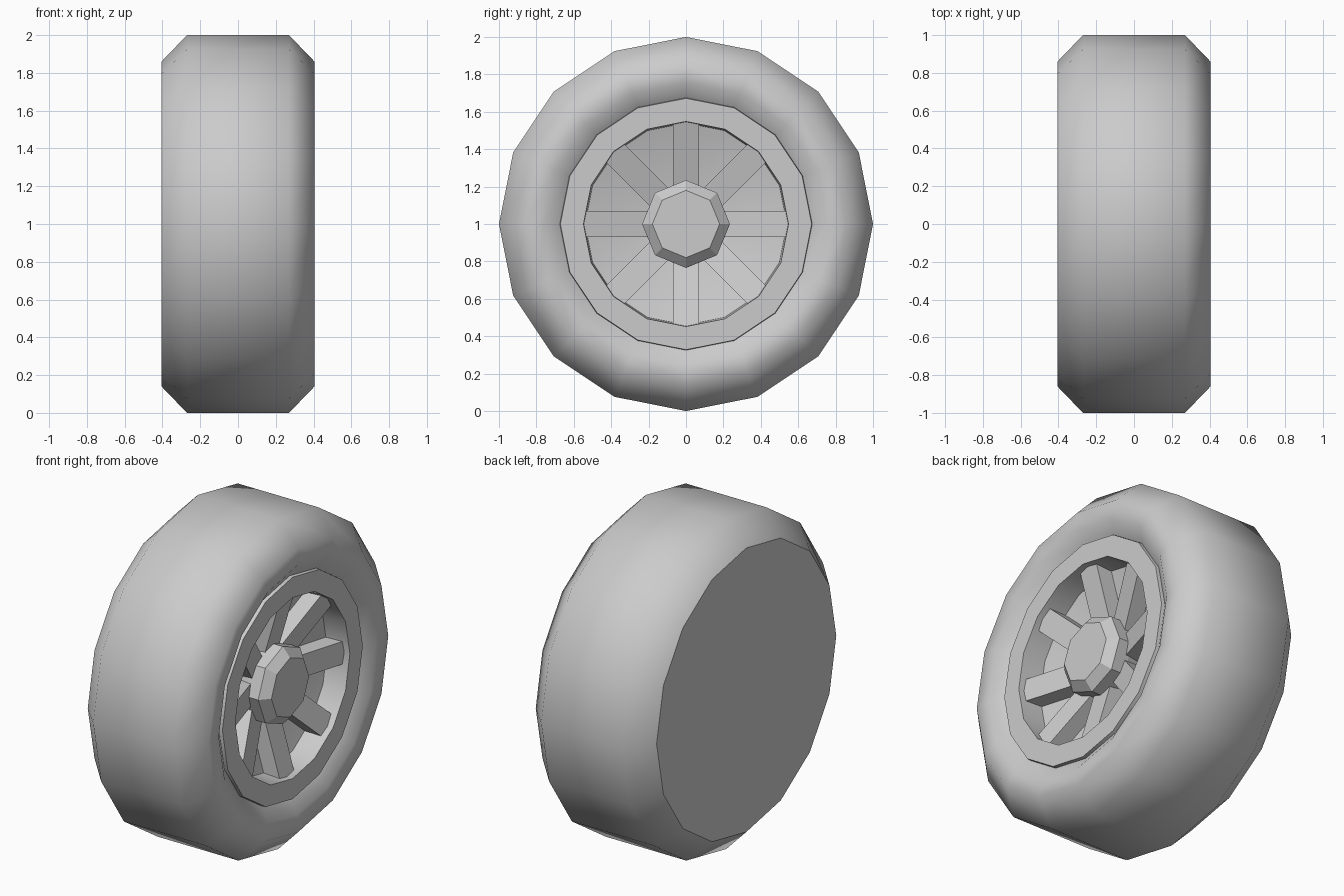
import bpy, bmesh, math
from mathutils import Matrix

if "Cube" in bpy.data.objects:
    bpy.data.objects.remove(bpy.data.objects["Cube"])

CENTRE = 1.0  # axle height


def finish(name, bm, smooth_angle=None):
    mesh = bpy.data.meshes.new(name)
    bm.to_mesh(mesh)
    bm.free()
    ob = bpy.data.objects.new(name, mesh)
    bpy.context.collection.objects.link(ob)
    ob.location.z = CENTRE
    if smooth_angle:
        bpy.ops.object.select_all(action='DESELECT')
        ob.select_set(True)
        bpy.context.view_layer.objects.active = ob
        bpy.ops.object.shade_smooth_by_angle(angle=math.radians(smooth_angle))
    return ob


def revolve(name, profile, sides, cap_start=False, cap_end=False, smooth_angle=None):
    """Spin (x, radius) points, listed back to front, around the x axis."""
    bm = bmesh.new()
    rings = []
    for x, r in profile:
        angles = [2 * math.pi * k / sides for k in range(sides)]
        rings.append([bm.verts.new((x, r * math.sin(a), r * math.cos(a))) for a in angles])
    for a, b in zip(rings, rings[1:]):
        for k in range(sides):
            n = (k + 1) % sides
            bm.faces.new((a[k], b[k], b[n], a[n]))
    if cap_start:
        bm.faces.new(rings[0])
    if cap_end:
        bm.faces.new(rings[-1][::-1])
    return finish(name, bm, smooth_angle)


# Tyre: flat closed back, chamfered tread, front sidewall curling in to the rim
revolve("tyre_back", [(-0.405, 0.86), (-0.405, 0.02)][::-1], 16, cap_start=True)
revolve("tyre", [(-0.405, 0.86), (-0.27, 1.0), (0.27, 1.0), (0.405, 0.86),
                 (0.40, 0.755), (0.345, 0.675)], 16, smooth_angle=60)

# Rim: flat ring, inner wall and shallow dish running down to the hub
revolve("rim", [(0.345, 0.675), (0.366, 0.672), (0.366, 0.548), (0.22, 0.54),
                (0.12, 0.2)], 16, cap_end=True, smooth_angle=40)

# Hub cap with bevelled face
revolve("hub", [(0.10, 0.215), (0.21, 0.235), (0.30, 0.235), (0.35, 0.18)], 8, cap_end=True)

# Eight spokes, front faces sloping back towards the hub
bm = bmesh.new()
section = [(0.33, 0.545), (0.225, 0.19), (0.09, 0.19), (0.20, 0.545)]
for k in range(8):
    rot = Matrix.Rotation(k * math.pi / 4, 3, 'X')
    left, right = [[bm.verts.new(rot @ Matrix.Identity(3) @ bm_co)
                    for bm_co in (Matrix.Translation((x, y, r)).translation for x, r in section)]
                   for y in (-0.069, 0.069)]
    bm.faces.new(left)
    bm.faces.new(right[::-1])
    for i in range(4):
        j = (i + 1) % 4
        bm.faces.new((left[j], left[i], right[i], right[j]))
bmesh.ops.recalc_face_normals(bm, faces=bm.faces)
finish("spokes", bm)
